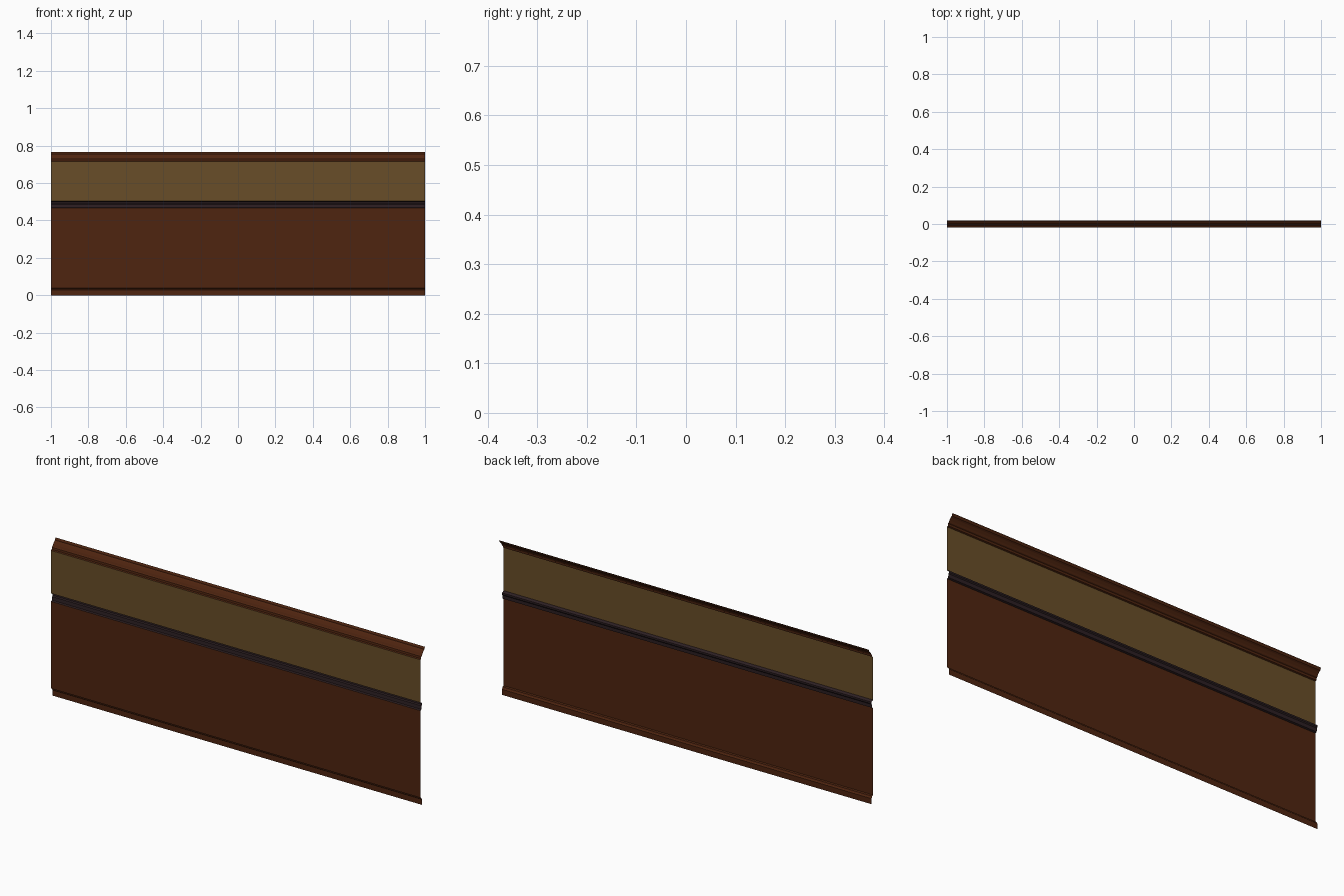
import bpy

if "Cube" in bpy.data.objects:
    bpy.data.objects.remove(bpy.data.objects["Cube"])


def material(name, rgb):
    m = bpy.data.materials.new(name)
    m.diffuse_color = (*rgb, 1.0)
    m.use_nodes = True
    m.node_tree.nodes["Principled BSDF"].inputs["Base Color"].default_value = m.diffuse_color
    return m


dark_wood = material("dark wood", (0.078, 0.0180, 0.0050))
wallpaper = material("tan wallpaper", (0.138, 0.075, 0.021))
rail_paint = material("charcoal rail", (0.026, 0.0140, 0.0165))

WALL = -0.018  # y of the flat wall surface; mouldings project towards +y


def strip(name, profile, mat):
    """Sweep an open (y, z) profile, listed bottom to top, along x."""
    n = len(profile)
    verts = [(x, y, z) for x in (-1, 1) for y, z in profile]
    faces = [(i, i + 1, n + i + 1, n + i) for i in range(n - 1)]
    me = bpy.data.meshes.new(name)
    me.from_pydata(verts, [], faces)
    me.materials.append(mat)
    ob = bpy.data.objects.new(name, me)
    bpy.context.collection.objects.link(ob)
    return ob


# Skirting board at the floor
strip("baseboard", [(-0.005, 0), (-0.005, 0.027), (-0.009, 0.031),
                    (-0.011, 0.037), (WALL, 0.040)], dark_wood)

# Lower wood panelling
strip("lower_panel", [(WALL, 0.040), (WALL, 0.466)], dark_wood)

# Chair rail between the panelling and the wallpaper
strip("chair_rail", [(WALL, 0.466), (-0.010, 0.469), (-0.009, 0.486),
                     (-0.005, 0.491), (-0.005, 0.499), (WALL, 0.505)], rail_paint)

# Upper wallpaper
strip("upper_wall", [(WALL, 0.505), (WALL, 0.715)], wallpaper)

# Crown moulding leaning out at the top
strip("crown_moulding", [(WALL, 0.715), (-0.012, 0.718), (-0.011, 0.728),
                         (-0.006, 0.731), (-0.002, 0.739), (0.006, 0.749),
                         (0.013, 0.754), (0.014, 0.759), (0.018, 0.765)], dark_wood)
